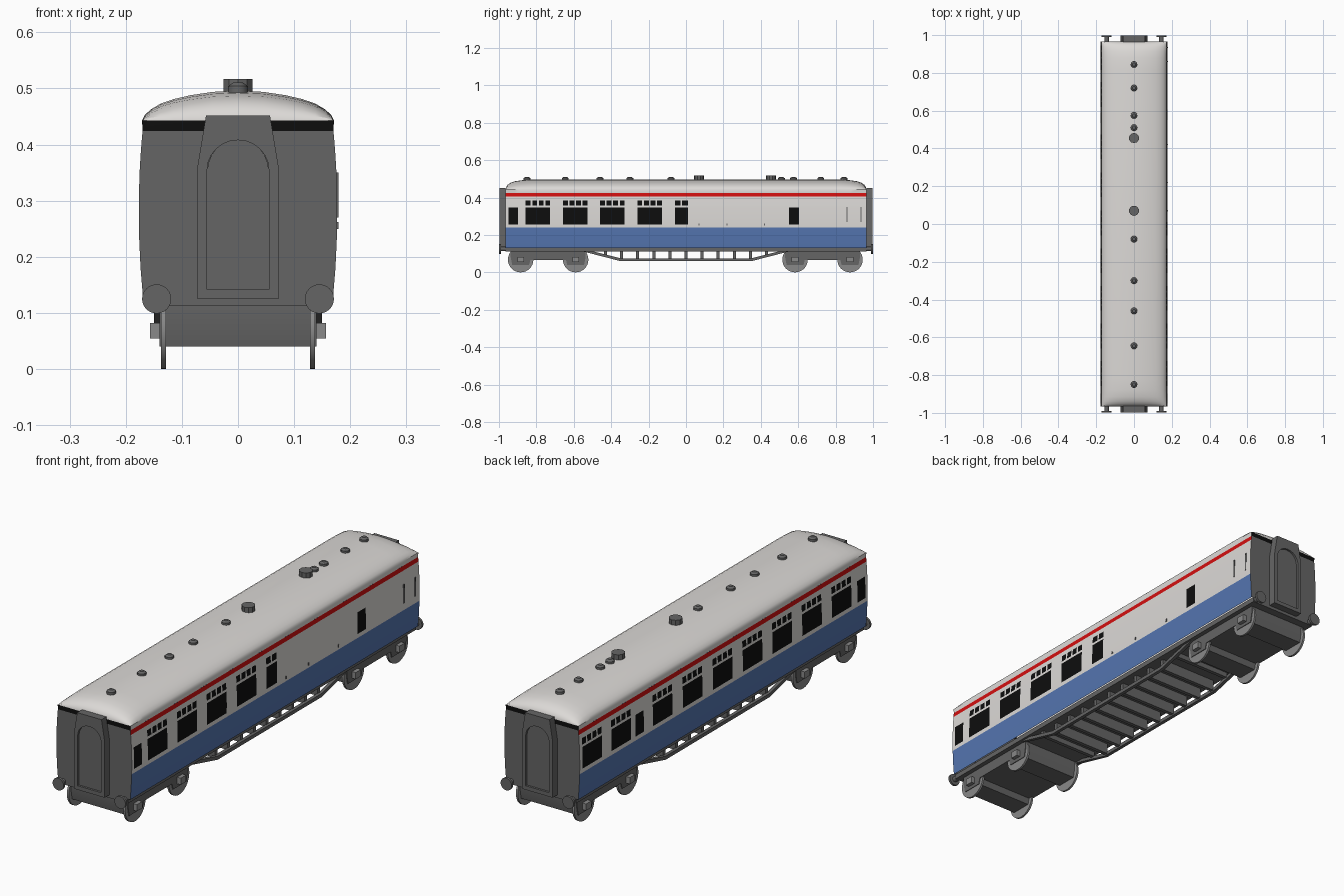
import bpy, bmesh, math
from mathutils import Matrix

if "Cube" in bpy.data.objects:
    bpy.data.objects.remove(bpy.data.objects["Cube"])


def material(name, col):
    m = bpy.data.materials.new(name)
    m.diffuse_color = (*col, 1)
    m.use_nodes = True
    m.node_tree.nodes["Principled BSDF"].inputs["Base Color"].default_value = m.diffuse_color
    return m


WHITE = material("cream_white", (0.72, 0.70, 0.68))
BLUE = material("blue", (0.09, 0.18, 0.44))
RED = material("red", (0.65, 0.005, 0.005))
BLACK = material("black", (0.004, 0.004, 0.004))
DARK = material("dark_grey", (0.13, 0.13, 0.13))
STEEL = material("steel_grey", (0.25, 0.25, 0.25))


def finish(name, bm, mats):
    bmesh.ops.recalc_face_normals(bm, faces=bm.faces)
    me = bpy.data.meshes.new(name)
    bm.to_mesh(me)
    bm.free()
    for m in mats:
        me.materials.append(m)
    ob = bpy.data.objects.new(name, me)
    bpy.context.collection.objects.link(ob)
    return ob


def box(name, x, y, z, mat):
    """Box from (min, max) ranges."""
    bm = bmesh.new()
    bmesh.ops.create_cube(bm, size=1)
    for v in bm.verts:
        for i, r in enumerate((x, y, z)):
            v.co[i] = r[0] if v.co[i] < 0 else r[1]
    return finish(name, bm, [mat])


def cylinder(name, centre, r, depth, axis, mat, r2=None, sides=24):
    bm = bmesh.new()
    bmesh.ops.create_cone(bm, cap_ends=True, segments=sides, radius1=r,
                          radius2=r if r2 is None else r2, depth=depth)
    rot = Matrix.Identity(4)
    if axis != "Z":
        rot = Matrix.Rotation(math.pi / 2, 4, "Y" if axis == "X" else "X")
    bm.transform(Matrix.Translation(centre) @ rot)
    return finish(name, bm, [mat])


def prism(name, pts, x0, x1, mat):
    """Profile of (y, z) points extruded along x."""
    bm = bmesh.new()
    f = bm.faces.new([bm.verts.new((x0, y, z)) for y, z in pts])
    new = bmesh.ops.extrude_face_region(bm, geom=[f])["geom"]
    for v in new:
        if isinstance(v, bmesh.types.BMVert):
            v.co.x = x1
    return finish(name, bm, [mat])


END = 0.965
BIG = 0.131  # width of a saloon window

# Body sides: grid cut along window edges, coloured by height and window
ROWS = [0.13, 0.18, 0.24, 0.257, 0.30, 0.348, 0.358, 0.385, 0.405, 0.424]


def half_width(z):
    return 0.177 - 0.007 * ((z - 0.28) / 0.145) ** 2


saloon = [(-0.857 + 0.199 * k, -0.857 + 0.199 * k + BIG) for k in range(4)]
right_wins = [(a, b, 4) for a, b in saloon] + [(-0.06, 0.01, 2), (-0.95, -0.897, 0), (0.55, 0.605, 0)]
left_wins = [(a, b, 4) for a, b in saloon] + [(a, a + BIG, 4) for a in (-0.06, 0.142, 0.343, 0.62, 0.815)]
left_wins += [(-0.95, -0.897, 0), (0.535, 0.59, 0)]
GAP = 0.009


def panes(a, b, n):
    w = (b - a - GAP * (n - 1)) / n if n else 0
    return [(a + i * (w + GAP), a + i * (w + GAP) + w) for i in range(n)]


bm = bmesh.new()
for sx, wins in ((1, right_wins), (-1, left_wins)):
    lights = [p for w in wins for p in panes(*w)]
    cuts = sorted({round(v, 4) for w in wins for v in w[:2]}
                  | {round(v, 4) for p in lights for v in p} | {-END, END})
    grid = [[bm.verts.new((sx * half_width(z), y, z)) for y in cuts] for z in ROWS]
    for r in range(len(ROWS) - 1):
        z = (ROWS[r] + ROWS[r + 1]) / 2
        for c in range(len(cuts) - 1):
            y = (cuts[c] + cuts[c + 1]) / 2
            f = bm.faces.new((grid[r][c], grid[r][c + 1], grid[r + 1][c + 1], grid[r + 1][c]))
            main = 0.257 < z < 0.348 and any(a < y < b for a, b, n in wins)
            top = 0.358 < z < 0.385 and any(a < y < b for a, b in lights)
            f.material_index = 1 if z < 0.24 else 2 if z > 0.405 else 3 if main or top else 0
# Flat end sheets
for y in (-END, END):
    ring = [bm.verts.new((half_width(z), y, z)) for z in ROWS]
    ring += [bm.verts.new((-half_width(z), y, z)) for z in reversed(ROWS)]
    bm.faces.new(ring).material_index = 4
bmesh.ops.remove_doubles(bm, verts=bm.verts, dist=1e-5)
finish("carriage_body", bm, [WHITE, BLUE, RED, BLACK, DARK])

# Roof: arched section with domed ends and black end bands
EAVE = 0.443
half = [(0.170, 0.424), (0.171, EAVE), (0.166, 0.453), (0.155, 0.463), (0.138, 0.473),
        (0.115, 0.481), (0.085, 0.488), (0.045, 0.494)]
section = half + [(0, 0.496)] + [(-x, z) for x, z in reversed(half)]
dome = [(0.965, 0.0), (0.962, 0.25), (0.953, 0.48), (0.938, 0.68), (0.915, 0.83), (0.88, 0.93), (0.82, 1.0)]
stations = [(-y, f) for y, f in dome] + [(y, f) for y, f in reversed(dome)]
bm = bmesh.new()
rings = [[bm.verts.new((x, y, z if z < EAVE else EAVE + (z - EAVE) * f)) for x, z in section]
         for y, f in stations]
for a, b in zip(rings, rings[1:]):
    for i in range(len(section) - 1):
        bm.faces.new((a[i], a[i + 1], b[i + 1], b[i]))
for ring in (rings[0], rings[-1]):
    bm.faces.new(ring).material_index = 1
finish("roof", bm, [WHITE, BLACK])

# Roof ventilators
for y in (0.845, 0.72, 0.575, 0.51, -0.08, -0.30, -0.46, -0.645, -0.85):
    cylinder("small_roof_vent", (0, y, 0.497), 0.018, 0.014, "Z", DARK, sides=12)
    cylinder("small_vent_cap", (0, y, 0.507), 0.018, 0.007, "Z", DARK, 0.009, 12)
for y in (0.455, 0.07):
    cylinder("large_roof_vent", (0, y, 0.504), 0.027, 0.026, "Z", DARK, sides=10)

# Underframe
box("floor_frame", (-0.16, 0.16), (-END, END), (0.112, 0.133), DARK)
truss = [(-0.56, 0.128), (-0.35, 0.075), (0.35, 0.075), (0.56, 0.128),
         (0.56, 0.114), (0.35, 0.06), (-0.35, 0.06), (-0.56, 0.114)]
for s in (-1, 1):
    prism("truss_rail", truss, s * 0.135, s * 0.15, DARK)
for i in range(-5, 6):
    y = i * 0.086
    low = 0.066 if abs(y) < 0.36 else 0.09
    box("cross_member", (-0.138, 0.138), (y - 0.008, y + 0.008), (low, 0.115), DARK)

# Bogies with wheels and axle boxes
for c in (-0.737, 0.73):
    side = [(0.2, 0.112), (0.2, 0.08), (0.192, 0.04), (0.102, 0.04), (0.095, 0.066)]
    prism("bogie_frame", side + [(-y, z) for y, z in reversed(side)], -0.14, 0.14, DARK)
    bogie = bpy.context.collection.objects[-1]
    bogie.location.y = c
    for dy in (-0.147, 0.147):
        for s in (-1, 1):
            cylinder("wheel", (s * 0.1325, c + dy, 0.068), 0.068, 0.009, "X", STEEL, sides=32)
            box("axle_box", (s * 0.148 - 0.009, s * 0.148 + 0.009), (c + dy - 0.018, c + dy + 0.018),
                (0.054, 0.082), STEEL)

# Gangways and buffers at both ends
arch = [(-0.055, 0.142), (0.055, 0.142)]
arch += [(0.055 * math.cos(t * math.pi / 12), 0.355 + 0.053 * math.sin(t * math.pi / 12)) for t in range(13)]
outline = [(-0.072, 0.125), (0.072, 0.125), (0.072, 0.362), (0.057, 0.452), (-0.057, 0.452), (-0.072, 0.362)]
for s in (-1, 1):
    cu = bpy.data.curves.new("gangway", "CURVE")
    cu.dimensions, cu.fill_mode, cu.extrude = "2D", "BOTH", 0.0165
    for pts in (outline, arch):
        sp = cu.splines.new("POLY")
        sp.points.add(len(pts) - 1)
        for p, (x, z) in zip(sp.points, pts):
            p.co = (x, z, 0, 1)
        sp.use_cyclic_u = True
    cu.materials.append(DARK)
    ob = bpy.data.objects.new("gangway_frame", cu)
    bpy.context.collection.objects.link(ob)
    ob.rotation_euler.x = math.pi / 2
    ob.location.y = s * 0.9805
    box("gangway_door", (-0.056, 0.056), sorted((s * 0.96, s * 0.988)), (0.14, 0.36), DARK)
    cylinder("gangway_door_top", (0, s * 0.974, 0.355), 0.054, 0.028, "Y", DARK)
    for x in (-0.145, 0.145):
        cylinder("buffer_shank", (x, s * 0.97, 0.125), 0.012, 0.04, "Y", DARK, sides=12)
        cylinder("buffer_head", (x, s * 0.994, 0.125), 0.026, 0.01, "Y", DARK)

# Door handles and grab rails on the luggage side
for y, z0, z1 in ((0.07, 0.25, 0.262), (0.22, 0.25, 0.262), (0.42, 0.25, 0.262),
                  (0.86, 0.27, 0.35), (0.935, 0.27, 0.35)):
    box("door_handle", (0.172, 0.179), (y - 0.003, y + 0.003), (z0, z1), DARK)

# Real meshes everywhere, smooth on the curved parts
bpy.ops.object.select_all(action="SELECT")
bpy.context.view_layer.objects.active = bpy.data.objects["roof"]
bpy.ops.object.convert(target="MESH")
bpy.ops.object.shade_smooth_by_angle(angle=math.radians(32))
